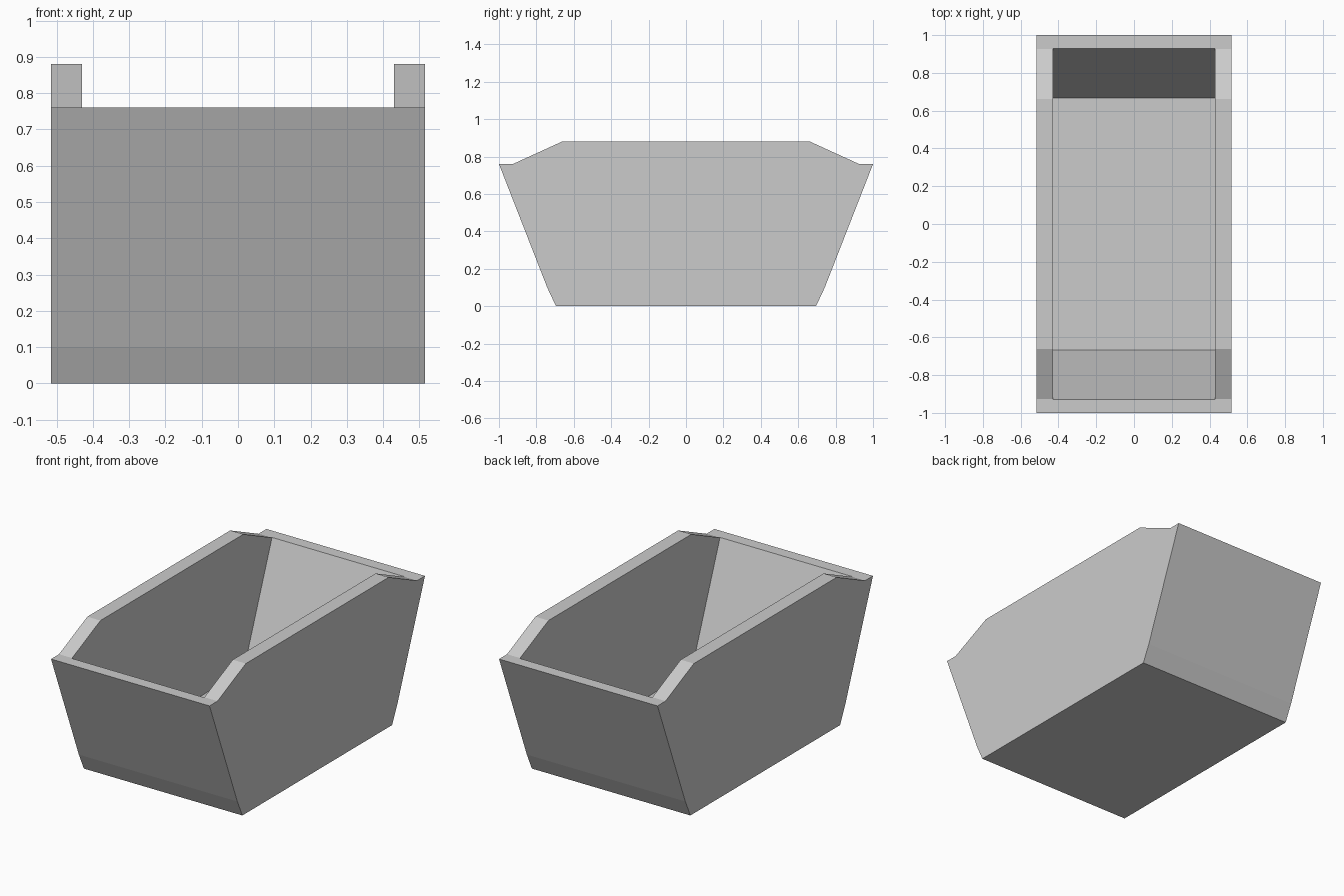
import bpy, bmesh

if "Cube" in bpy.data.objects:
    bpy.data.objects.remove(bpy.data.objects["Cube"])


def prism(name, half_profile, half_width):
    """Mirror a (y, z) half profile about y = 0 and extrude it along x."""
    profile = half_profile + [(-y, z) for y, z in reversed(half_profile)]
    bm = bmesh.new()
    face = bm.faces.new([bm.verts.new((-half_width, y, z)) for y, z in profile])
    ext = bmesh.ops.extrude_face_region(bm, geom=[face])
    verts = [g for g in ext["geom"] if isinstance(g, bmesh.types.BMVert)]
    bmesh.ops.translate(bm, verts=verts, vec=(2 * half_width, 0, 0))
    bmesh.ops.recalc_face_normals(bm, faces=bm.faces)
    mesh = bpy.data.meshes.new(name)
    bm.to_mesh(mesh)
    bm.free()
    obj = bpy.data.objects.new(name, mesh)
    bpy.context.collection.objects.link(obj)
    return obj


# Outer body: sloping ends with a slight bend near the base, raised side walls
tub = prism("open_tub", [(0.695, 0), (0.742, 0.1), (1.0, 0.76),
                         (0.926, 0.76), (0.663, 0.88)], 0.515)

# Cavity: sloping end walls, flat floor, open above the low end rims
cavity = prism("cavity_cutter", [(0.668, 0.08), (0.93, 0.76), (0.93, 1.0)], 0.43)
cavity.hide_render = True

# Hollow out the body, then discard the cutter
cut = tub.modifiers.new("hollow", 'BOOLEAN')
cut.operation = 'DIFFERENCE'
cut.solver = 'EXACT'
cut.object = cavity
bpy.context.view_layer.objects.active = tub
tub.select_set(True)
bpy.ops.object.modifier_apply(modifier=cut.name)
bpy.data.objects.remove(cavity, do_unlink=True)
